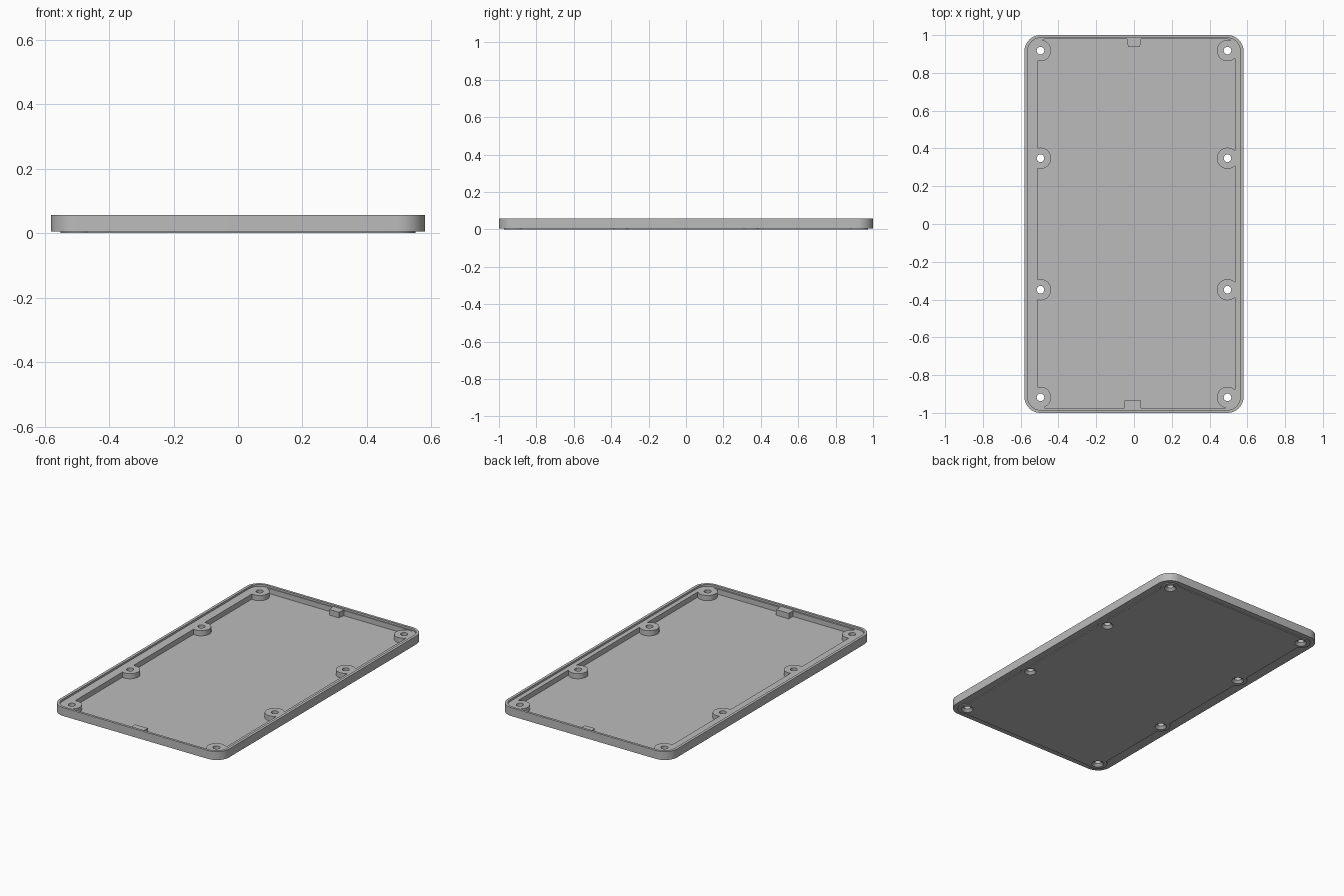
import bpy, bmesh, math

cube = bpy.data.objects.get("Cube")
if cube:
    bpy.data.objects.remove(cube, do_unlink=True)

grey = bpy.data.materials.new("plain grey")
grey.use_nodes = True
grey.diffuse_color = (0.5, 0.5, 0.5, 1)
grey.node_tree.nodes["Principled BSDF"].inputs["Base Color"].default_value = (0.5, 0.5, 0.5, 1)

SCREWS = [(x, y) for x in (-0.495, 0.495) for y in (-0.918, -0.348, 0.348, 0.918)]


def rounded_rect(x0, x1, y0, y1, r, steps=12):
    corners = ((x1 - r, y1 - r), (x0 + r, y1 - r), (x0 + r, y0 + r), (x1 - r, y0 + r))
    points = []
    for k, (cx, cy) in enumerate(corners):
        for i in range(steps + 1):
            a = math.pi / 2 * (k + i / steps)
            points.append((cx + r * math.cos(a), cy + r * math.sin(a)))
    return points


def circle(cx, cy, r, n=40):
    return [(cx + r * math.cos(2 * math.pi * i / n), cy + r * math.sin(2 * math.pi * i / n))
            for i in range(n)]


def solid(name, rings):
    """Each item of rings is (bottom outline, bottom z, top outline, top z)."""
    bm = bmesh.new()
    for low, z0, high, z1 in rings:
        a = [bm.verts.new((x, y, z0)) for x, y in low]
        b = [bm.verts.new((x, y, z1)) for x, y in high]
        bm.faces.new(a[::-1])
        bm.faces.new(b)
        for i in range(len(a)):
            j = (i + 1) % len(a)
            bm.faces.new((a[i], a[j], b[j], b[i]))
    bmesh.ops.recalc_face_normals(bm, faces=bm.faces)
    mesh = bpy.data.meshes.new(name)
    bm.to_mesh(mesh)
    bm.free()
    mesh.materials.append(grey)
    obj = bpy.data.objects.new(name, mesh)
    bpy.context.collection.objects.link(obj)
    return obj


def prism(outline, z0, z1):
    return (outline, z0, outline, z1)


def combine(target, tool, operation):
    mod = target.modifiers.new(tool.name, 'BOOLEAN')
    mod.operation = operation
    mod.solver = 'EXACT'
    mod.object = tool
    bpy.context.view_layer.objects.active = target
    bpy.ops.object.modifier_apply(modifier=mod.name)
    bpy.data.objects.remove(tool, do_unlink=True)


# Outer shell with a thin rim, a ledge and a deep pocket
tray = solid("tray_body", [prism(rounded_rect(-0.58, 0.58, -1, 1, 0.085), 0.005, 0.057)])
combine(tray, solid("rim_cut", [prism(rounded_rect(-0.563, 0.563, -0.985, 0.985, 0.07), 0.045, 0.1)]),
        'DIFFERENCE')
combine(tray, solid("pocket_cut", [prism(rounded_rect(-0.51, 0.535, -0.975, 0.98, 0.05), 0.013, 0.1)]),
        'DIFFERENCE')

# Shallow raised panel underneath
combine(tray, solid("bottom_panel", [prism(rounded_rect(-0.515, 0.535, -0.965, 0.965, 0.05), 0, 0.01)]),
        'UNION')

# Screw bosses, their holes and the countersinks below
combine(tray, solid("bosses", [prism(circle(x, y, 0.056), 0, 0.045) for x, y in SCREWS]), 'UNION')
combine(tray, solid("holes", [prism(circle(x, y, 0.02), -0.1, 0.1) for x, y in SCREWS]), 'DIFFERENCE')
combine(tray, solid("countersinks", [(circle(x, y, 0.037), -0.002, circle(x, y, 0.018), 0.016)
                                     for x, y in SCREWS]), 'DIFFERENCE')

# Latch tabs on the two short walls
back = [(-0.04, 0.99), (-0.032, 0.94), (0.032, 0.94), (0.04, 0.99)]
front = [(-0.049, -0.99), (0.037, -0.99), (0.037, -0.935), (-0.049, -0.935)]
combine(tray, solid("latch_tabs", [prism(back, 0.01, 0.048), prism(front, 0.01, 0.048)]), 'UNION')

tray.select_set(True)
bpy.context.view_layer.objects.active = tray
bpy.ops.object.shade_smooth_by_angle(angle=math.radians(30))
